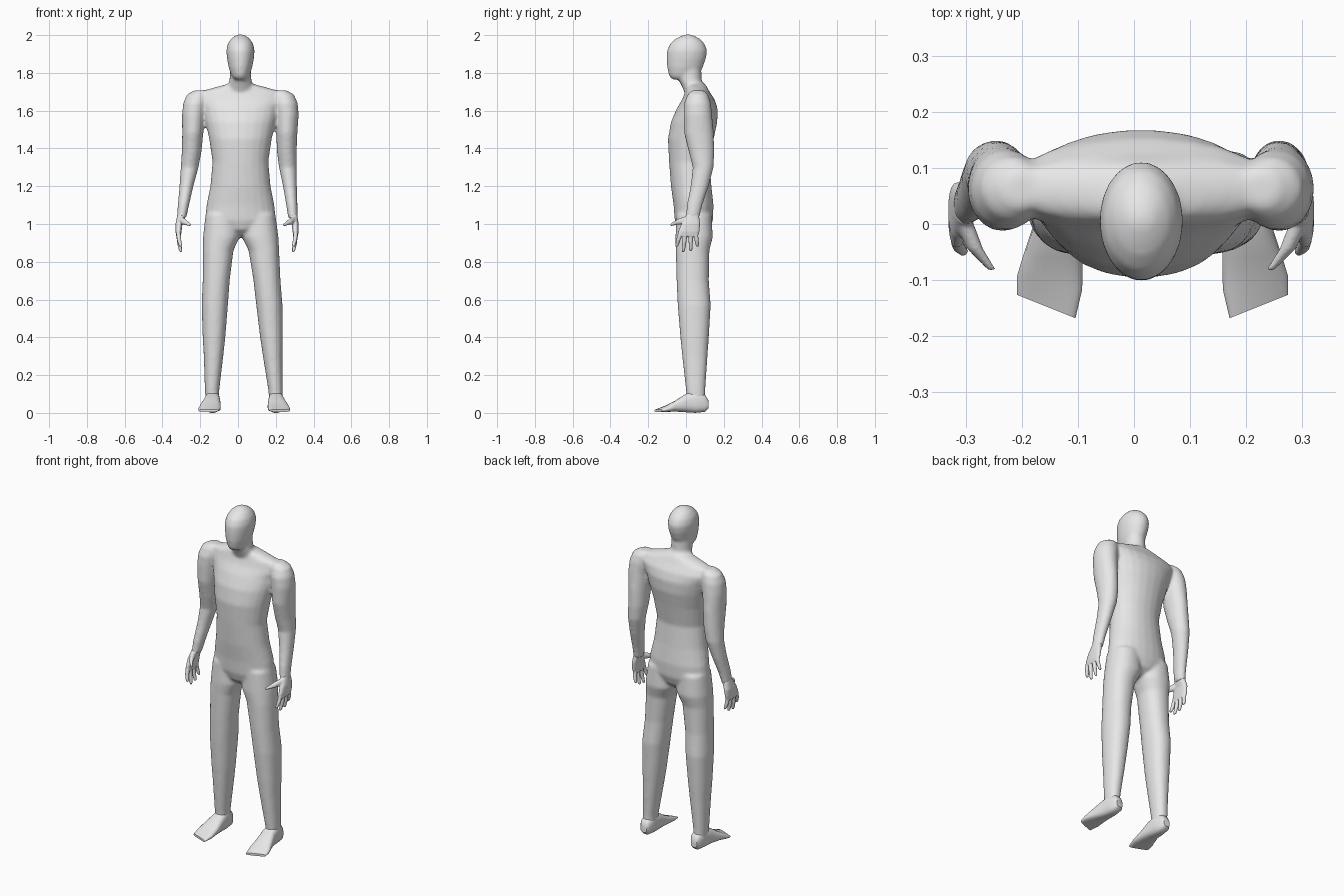
import bpy, bmesh, math

grey = bpy.data.materials.new("light grey")
grey.diffuse_color = (0.8, 0.8, 0.8, 1)


def loft(bm, rings, axis="z", side=1, shift=lambda z: 0, power=2.0, n=24):
    """Closed tube through rounded sections.
    axis z ring: (z, x0, x1, y0, y1)   axis y ring: (y, x0, x1, z0, z1[, skew])"""
    loops = []
    for r in rings:
        t, x0, x1, v0, v1 = r[:5]
        skew = r[5] if len(r) > 5 else 0
        loop = []
        for i in range(n):
            a = 2 * math.pi * (i + 0.5) / n
            c, s = math.cos(a), math.sin(a)
            u = math.copysign(abs(c) ** (2 / power), c) * (x1 - x0) / 2
            w = (v0 + v1) / 2 + math.copysign(abs(s) ** (2 / power), s) * (v1 - v0) / 2
            x = (x0 + x1) / 2 + u
            y, z = (w, t) if axis == "z" else (t + skew * u, w)
            loop.append(bm.verts.new((side * x + shift(z), y, z)))
        loops.append(loop)
    for a, b in zip(loops, loops[1:]):
        for i in range(n):
            j = (i + 1) % n
            bm.faces.new((a[i], a[j], b[j], b[i]))
    bm.faces.new(loops[0])
    bm.faces.new(loops[-1])


def finish(bm, name, voxel=0, smooth=0):
    bmesh.ops.recalc_face_normals(bm, faces=bm.faces)
    me = bpy.data.meshes.new(name)
    bm.to_mesh(me)
    bm.free()
    me.materials.append(grey)
    ob = bpy.data.objects.new(name, me)
    bpy.context.collection.objects.link(ob)
    if voxel:  # fuse overlapping tubes into one skin
        m = ob.modifiers.new("fuse", "REMESH")
        m.mode, m.voxel_size, m.use_smooth_shade = "VOXEL", voxel, True
        s = ob.modifiers.new("soften", "SMOOTH")
        s.factor, s.iterations = 0.5, smooth
    else:
        bpy.context.view_layer.objects.active = ob
        ob.select_set(True)
        bpy.ops.object.shade_smooth_by_angle(angle=math.radians(45))
        ob.select_set(False)
    return ob


# slight sideways lean of the body and of the arms
def lean(z):
    return 0.013 + 0.02 * max(0, 1 - z)


def arm_lean(z):
    return 0.013 - 0.018 * min(1, max(0, (1.6 - z) / 0.6))


def centred(rows):  # (z, half width, front, back) -> ring
    return [(z, -h, h, f, b) for z, h, f, b in rows]


# profiles
TORSO = centred([(0.94, .05, -.01, .09), (0.97, .12, -.045, .125), (1.02, .188, -.06, .143),
                 (1.1, .18, -.066, .146), (1.2, .16, -.08, .135), (1.33, .148, -.09, .125),
                 (1.45, .166, -.096, .147), (1.54, .186, -.08, .166), (1.61, .203, -.05, .168),
                 (1.66, .235, -.02, .152), (1.70, .22, -.005, .125), (1.725, .13, .0, .112),
                 (1.742, .065, .0, .10)])
NECK = centred([(1.68, .075, .0, .10), (1.735, .066, -.025, .095), (1.76, .058, -.038, .083),
                (1.85, .055, -.04, .08)])
HEAD = centred([(1.765, .03, -.075, .0), (1.785, .048, -.09, .055), (1.83, .063, -.1, .09),
                (1.88, .072, -.102, .107), (1.92, .075, -.1, .112), (1.955, .067, -.084, .098),
                (1.98, .05, -.056, .074), (1.996, .03, -.024, .045), (2.004, .01, .0, .02)])
LEG = [(1.05, .01, .185, -.05, .135), (0.93, .006, .2, -.056, .142), (0.86, .04, .202, -.054, .124),
       (0.7, .063, .206, -.05, .121), (0.57, .075, .214, -.044, .131), (0.4, .092, .212, -.03, .121),
       (0.3, .105, .208, -.02, .114), (0.12, .13, .206, .0, .102), (0.05, .135, .202, .005, .102)]
ARM = [(1.708, .18, .245, .03, .095), (1.685, .17, .284, .008, .118), (1.64, .175, .303, -.01, .132),
       (1.58, .185, .309, -.013, .138), (1.48, .193, .305, -.01, .147), (1.38, .2, .304, .015, .15),
       (1.3, .213, .307, .036, .146), (1.2, .237, .311, .024, .12), (1.1, .257, .317, .004, .087),
       (1.03, .27, .32, -.003, .07)]
PALM = [(1.05, .272, .317, .002, .068), (1.0, .289, .326, -.025, .075),
        (0.96, .294, .326, -.042, .071), (0.935, .297, .322, -.042, .064)]
THUMB = [(.01, .285, .32, 1.0, 1.045), (-.045, .264, .292, .996, 1.025), (-.082, .241, .255, .988, 1.002)]
FINGERS = [(-.031, -.05, .88), (-.004, -.015, .852), (.025, .025, .857), (.051, .061, .88)]
FOOT = [(.118, .148, .188, .025, .07), (.1, .135, .2, .008, .1), (.05, .13, .206, .003, .12),
        (.0, .127, .212, .006, .105), (-.06, .124, .232, .01, .066), (-.105, .125, .242, .008, .042, .2),
        (-.147, .137, .242, .008, .022, .4)]

# body: torso, neck, head, legs and arms fused
bm = bmesh.new()
loft(bm, TORSO, shift=lean, power=2.1)
loft(bm, NECK, shift=lean)
loft(bm, HEAD, shift=lean)
for side in (1, -1):
    loft(bm, LEG, side=side, shift=lean, power=2.2)
    loft(bm, ARM, side=side, shift=arm_lean)
finish(bm, "body", voxel=0.009, smooth=6)

for side, label in ((1, "left"), (-1, "right")):
    # hand: palm, thumb and four fingers
    bm = bmesh.new()
    loft(bm, PALM, side=side, shift=arm_lean, power=2.5)
    loft(bm, THUMB, axis="y", side=side, shift=arm_lean)
    for y0, y1, tip in FINGERS:
        rows = []
        for t, r in ((0, .012), (.5, .0115), (.9, .009), (1, .006)):
            y, x = y0 + (y1 - y0) * t, .31 - .013 * t * t
            rows.append((.95 + (tip - .95) * t, x - r, x + r, y - r, y + r))
        loft(bm, rows, side=side, shift=arm_lean, n=12)
    finish(bm, label + "_hand", voxel=0.004, smooth=2)

    # foot with slanted toe edge
    bm = bmesh.new()
    loft(bm, FOOT, axis="y", side=side, shift=lambda z: .033, power=2.8)
    for v in bm.verts:
        v.co.z = max(0, v.co.z - .003)
    finish(bm, label + "_foot")
